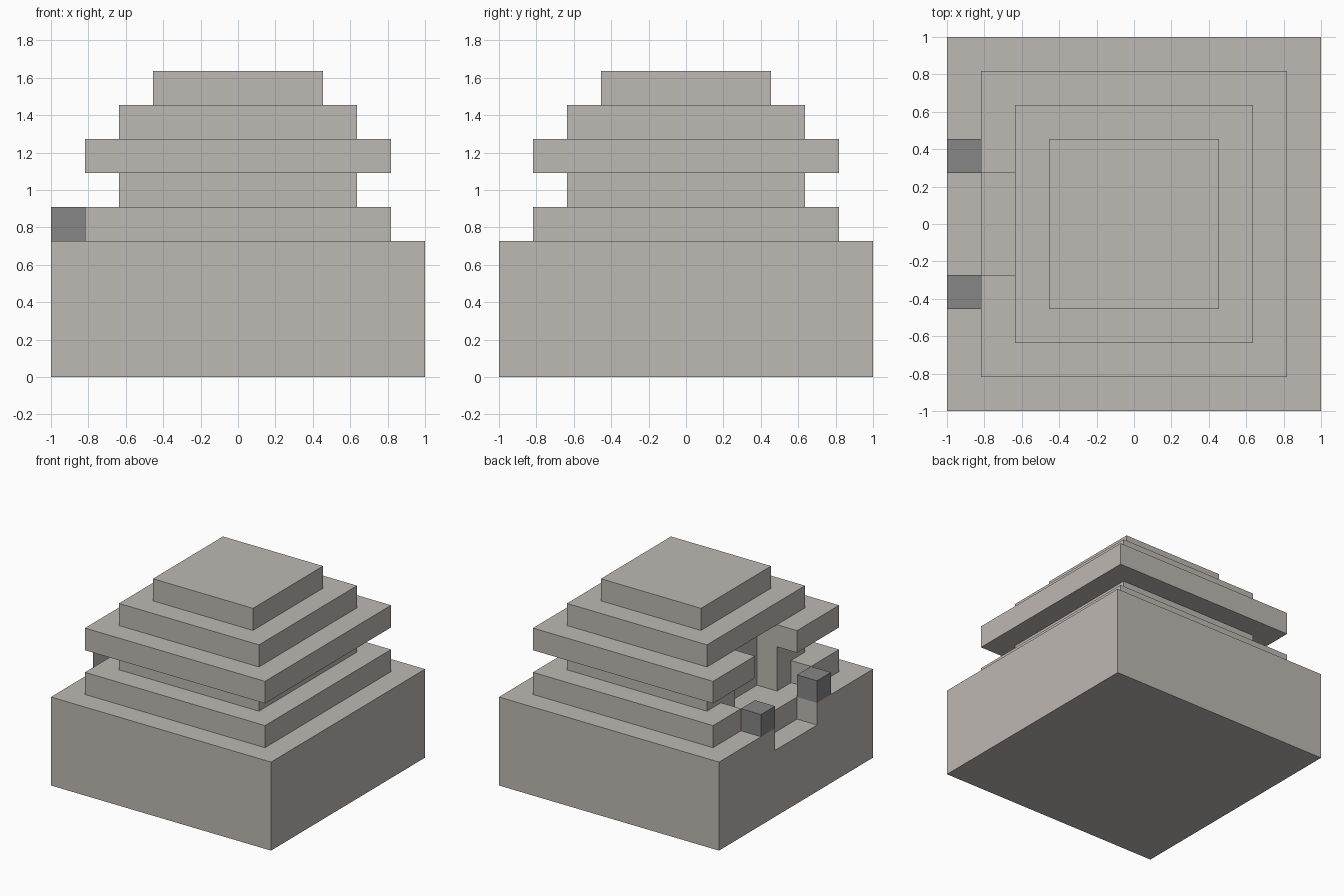
import bpy
import bmesh

U = 2 / 11  # one block of the modular grid

cube = bpy.data.objects.get("Cube")
if cube:
    bpy.data.objects.remove(cube, do_unlink=True)


def material(name, color):
    mat = bpy.data.materials.new(name)
    mat.use_nodes = True
    mat.diffuse_color = (*color, 1)
    bsdf = mat.node_tree.nodes["Principled BSDF"]
    bsdf.inputs["Base Color"].default_value = (*color, 1)
    bsdf.inputs["Roughness"].default_value = 0.9
    return mat


stone = material("warm pale stone", (0.515, 0.479, 0.445))
dark_stone = material("dark grey stone", (0.238, 0.238, 0.238))


def prism(name, outline, bottom, top, mat):
    """Extrude a counter-clockwise plan, in blocks, between two heights."""
    bm = bmesh.new()
    face = bm.faces.new([bm.verts.new((x * U, y * U, bottom * U)) for x, y in outline])
    lifted = bmesh.ops.extrude_face_region(bm, geom=[face], use_keep_orig=True)["geom"]
    verts = [v for v in lifted if isinstance(v, bmesh.types.BMVert)]
    bmesh.ops.translate(bm, verts=verts, vec=(0, 0, (top - bottom) * U))
    bmesh.ops.recalc_face_normals(bm, faces=bm.faces)
    mesh = bpy.data.meshes.new(name)
    bm.to_mesh(mesh)
    bm.free()
    mesh.materials.append(mat)
    obj = bpy.data.objects.new(name, mesh)
    bpy.context.collection.objects.link(obj)
    return obj


def tier_plan(half, recess):
    """Square plan with a stepped recess, (half width, end x) pairs, in the -x side."""
    plan = [(-half, -half), (half, -half), (half, half), (-half, half)]
    side, start = [], -half
    for width, end in recess:
        side += [(start, width), (end, width)]
        start = end
    return plan + side + [(x, -y) for x, y in reversed(side)]


# Stacked tiers: name, half width, bottom, top, doorway recess
doorway = [(1.5, -2.5)]
tiers = [
    ("base_block", 5.5, 0, 3, []),
    ("base_rim_with_entrance_step", 5.5, 3, 4, [(1.5, -4.5)]),
    ("lower_tier", 4.5, 4, 5, [(2.5, -3.5), (1.5, -2.5)]),
    ("waist_tier", 3.5, 5, 6, doorway),
    ("overhanging_tier", 4.5, 6, 7, doorway),
    ("upper_tier", 3.5, 7, 8, []),
    ("top_tier", 2.5, 8, 9, []),
]
for name, half, bottom, top, recess in tiers:
    prism(name, tier_plan(half, recess), bottom, top, stone)

# Dark blocks flanking the entrance
for name, y in (("left_entrance_post", -2), ("right_entrance_post", 2)):
    square = [(-5.5, y - 0.5), (-4.5, y - 0.5), (-4.5, y + 0.5), (-5.5, y + 0.5)]
    prism(name, square, 4, 5, dark_stone)
